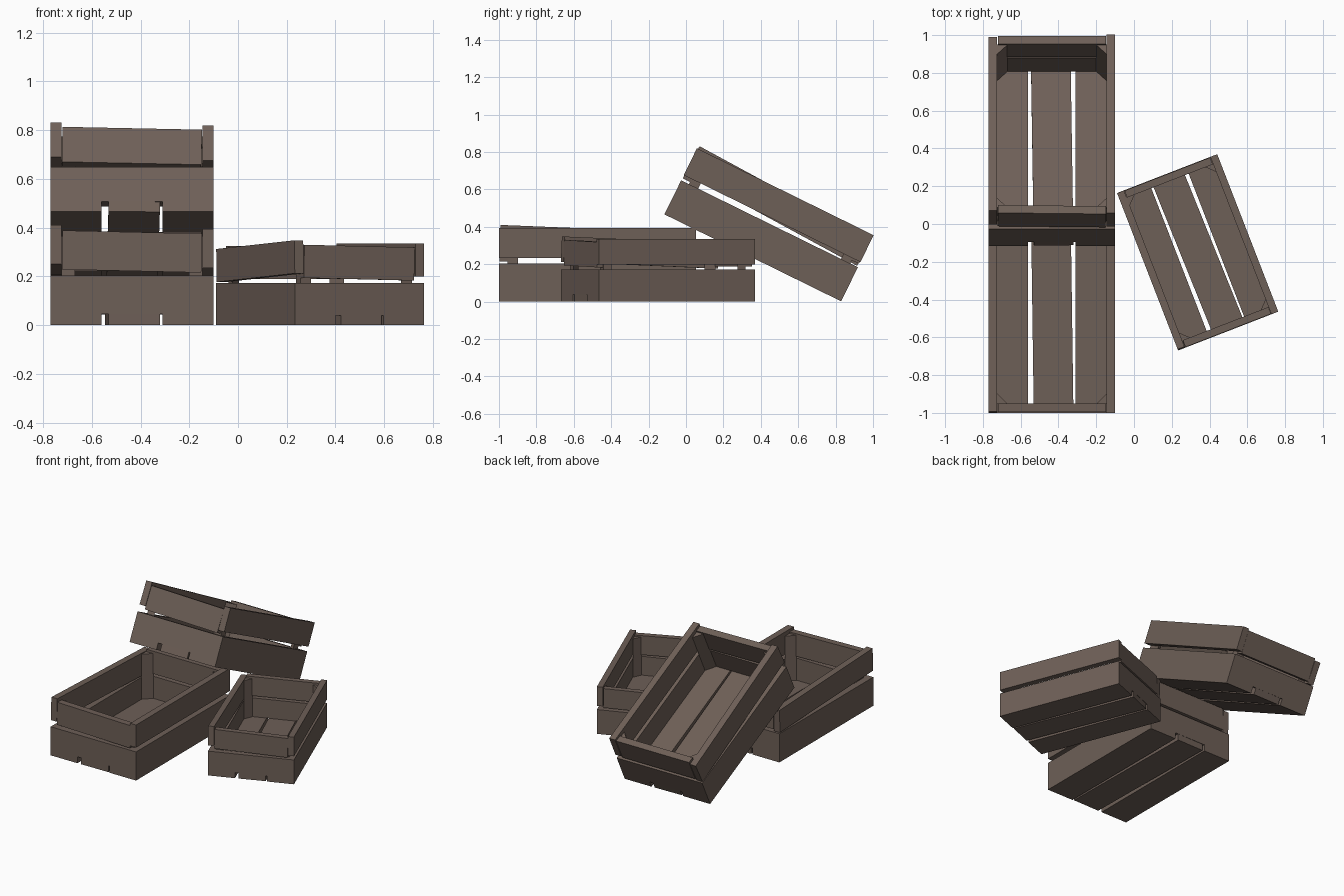
import bpy, bmesh, math
from mathutils import Matrix, Vector

if "Cube" in bpy.data.objects:
    bpy.data.objects.remove(bpy.data.objects["Cube"])

W, L, T = 0.67, 1.053, 0.046      # crate width, length, board thickness
LOW_TOP = 0.203                   # top of the lower boards
SLAT_H = 0.16                     # height of the upper slats
POST = 0.055                      # leg of the triangular corner posts

wood = bpy.data.materials.new("brown_wood")
wood.diffuse_color = (0.155, 0.115, 0.095, 1)
wood.use_nodes = True
wood.node_tree.nodes["Principled BSDF"].inputs["Base Color"].default_value = wood.diffuse_color


def finish(name, bm, matrix):
    bmesh.ops.recalc_face_normals(bm, faces=bm.faces)
    mesh = bpy.data.meshes.new(name)
    bm.to_mesh(mesh)
    bm.free()
    mesh.materials.append(wood)
    ob = bpy.data.objects.new(name, mesh)
    ob.matrix_world = matrix
    bpy.context.collection.objects.link(ob)


def board(name, matrix, centre, size, tilt=0.0, axis='X'):
    """Box of a given size, tilted in degrees about its own centre."""
    bm = bmesh.new()
    local = (Matrix.Translation(centre) @ Matrix.Rotation(math.radians(tilt), 4, axis)
             @ Matrix.Diagonal((*size, 1)))
    bmesh.ops.create_cube(bm, size=1, matrix=local)
    finish(name, bm, matrix)


def post(name, matrix, sx, sy):
    """Triangular post in one inner corner."""
    x, y = sx * (W / 2 - T), sy * (L / 2 - T)
    bm = bmesh.new()
    tri = [(x, y), (x - sx * POST, y), (x, y - sy * POST)]
    face = bm.faces.new([bm.verts.new((a, b, T)) for a, b in tri])
    ext = bmesh.ops.extrude_face_region(bm, geom=[face])
    bmesh.ops.translate(bm, vec=Vector((0, 0, 0.365 - T)),
                        verts=[v for v in ext['geom'] if isinstance(v, bmesh.types.BMVert)])
    finish(name, bm, matrix)


def crate(tag, m):
    # floor boards, the middle one slightly askew
    board(tag + "_floor_left", m, (-0.23, 0, T / 2), (0.21, L, T))
    board(tag + "_floor_middle", m, (0.002, 0, T / 2), (0.21, L - 0.004, T), 0.8, 'Z')
    board(tag + "_floor_right", m, (0.23, 0, T / 2), (0.21, L, T))
    # lower walls standing on the floor
    zc, h = (T + LOW_TOP) / 2, LOW_TOP - T
    for s, side, end in ((-1, "left", "front"), (1, "right", "back")):
        board(f"{tag}_lower_{end}", m, (0, s * (L - T) / 2, zc), (W, T, h))
        board(f"{tag}_lower_{side}", m, (s * (W - T) / 2, 0, zc), (T, L - 2 * T, h))
    # upper slats, some nailed on crooked
    board(tag + "_upper_left", m, (-(W - T) / 2, 0, 0.309), (T, L - 0.008, SLAT_H), -2.3, 'X')
    board(tag + "_upper_right", m, ((W - T) / 2, 0, 0.314), (T, L, SLAT_H))
    inner = W - 2 * T - 0.006
    board(tag + "_upper_front", m, (0, -(L - T) / 2 + 0.003, 0.302), (inner, T, SLAT_H), 1.3, 'Y')
    board(tag + "_upper_back", m, (0, (L - T) / 2 - 0.003, 0.302), (inner, T, SLAT_H))
    # corner posts
    for sx, side in ((-1, "left"), (1, "right")):
        for sy, end in ((-1, "front"), (1, "back")):
            post(f"{tag}_post_{end}_{side}", m, sx, sy)


# flat crate, crate leaning on it, and a smaller turned crate
crate("flat_crate", Matrix.Translation((-0.435, -0.473, 0)))
crate("leaning_crate", Matrix.Translation((-0.435, 0.357, 0.234))
      @ Matrix.Rotation(math.radians(-26.2), 4, 'X'))
crate("small_crate", Matrix.Translation((0.337, -0.15, 0))
      @ Matrix.Rotation(math.radians(21.2), 4, 'Z') @ Matrix.Scale(0.849, 4))
